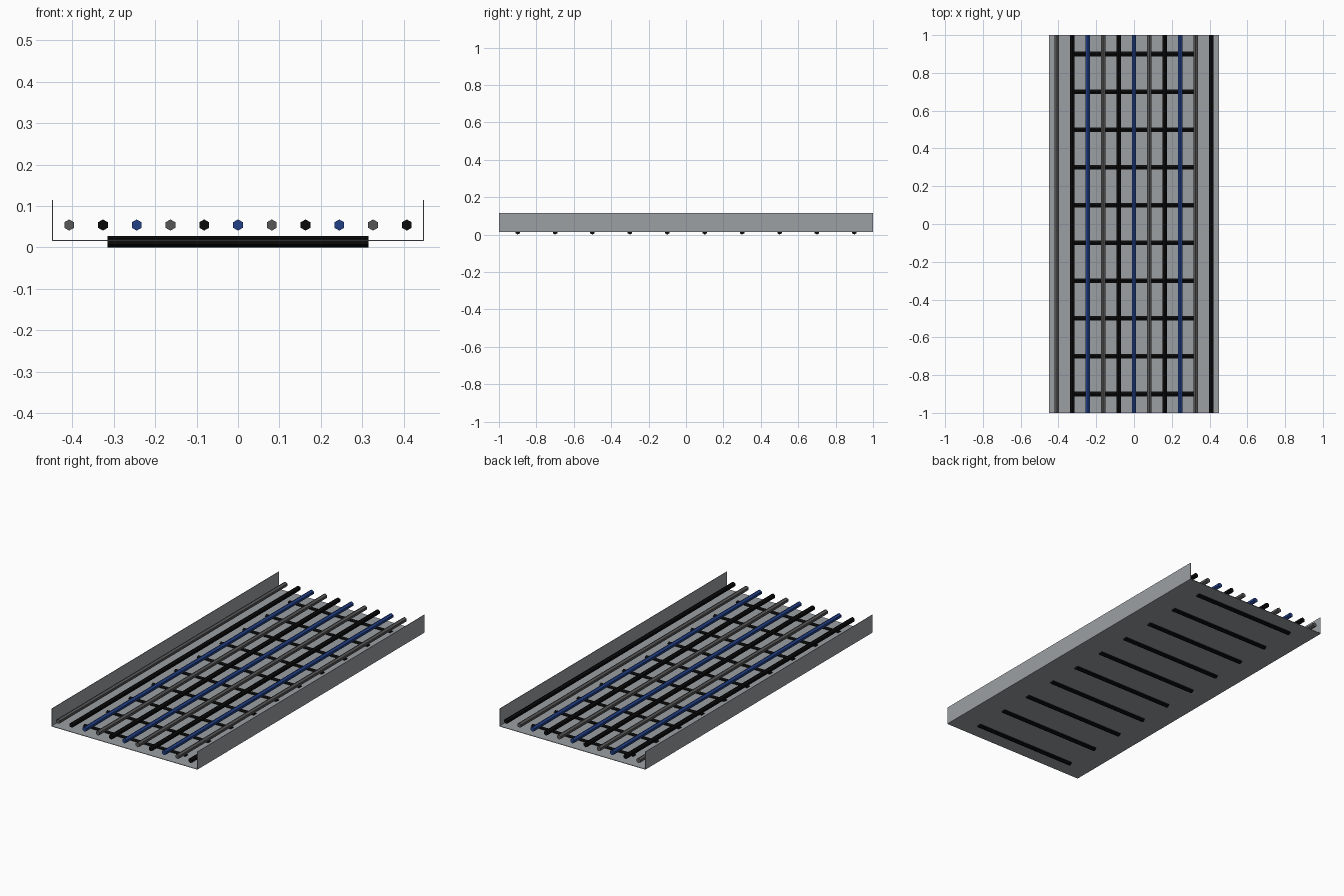
import bpy, bmesh, math
from mathutils import Vector

default = bpy.data.objects.get("Cube")
if default:
    bpy.data.objects.remove(default, do_unlink=True)


def material(name, rgb):
    mat = bpy.data.materials.new(name)
    mat.use_nodes = True
    mat.diffuse_color = (*rgb, 1)
    mat.node_tree.nodes["Principled BSDF"].inputs["Base Color"].default_value = (*rgb, 1)
    return mat


STEEL = material("galvanised steel", (0.33, 0.35, 0.365))
GREY = material("grey sheath", (0.095, 0.095, 0.095))
BLACK = material("black sheath", (0.003, 0.003, 0.003))
BLUE = material("blue sheath", (0.015, 0.05, 0.24))


def extrude_profile(name, points, sweep, mat):
    """Close a 3D outline and sweep it along a vector into a solid."""
    bm = bmesh.new()
    face = bm.faces.new([bm.verts.new(p) for p in points])
    result = bmesh.ops.extrude_face_region(bm, geom=[face], use_keep_orig=True)
    moved = [g for g in result["geom"] if isinstance(g, bmesh.types.BMVert)]
    bmesh.ops.translate(bm, verts=moved, vec=sweep)
    bmesh.ops.recalc_face_normals(bm, faces=bm.faces[:])
    mesh = bpy.data.meshes.new(name)
    bm.to_mesh(mesh)
    bm.free()
    mesh.materials.append(mat)
    obj = bpy.data.objects.new(name, mesh)
    bpy.context.scene.collection.objects.link(obj)
    return obj


def hex_rod(name, start, sweep, radius, mat):
    """Six-sided rod with an edge pointing straight up."""
    sweep = Vector(sweep)
    up = Vector((0, 0, 1))
    side = sweep.normalized().cross(up)
    points = [Vector(start) + radius * (up * math.cos(a) + side * math.sin(a))
              for a in (i * math.tau / 6 for i in range(6))]
    return extrude_profile(name, points, sweep, mat)


# Tray: thin U-shaped channel
HALF, LOW, HIGH, WALL = 0.45, 0.015, 0.114, 0.003
inner = HALF - WALL
channel = [(-HALF, HIGH), (-HALF, LOW), (HALF, LOW), (HALF, HIGH),
           (inner, HIGH), (inner, LOW + WALL), (-inner, LOW + WALL), (-inner, HIGH)]
extrude_profile("tray", [(x, -1, z) for x, z in channel], (0, 2, 0), STEEL)

# Cross rungs passing through the tray floor
for i in range(10):
    hex_rod(f"rung_{i + 1}", (-0.315, -0.9 + 0.2 * i, 0.014), (0.63, 0, 0), 0.014, BLACK)

# Cables, repeating grey, black, blue from the right side
sheaths = (GREY, BLACK, BLUE)
for i in range(11):
    hex_rod(f"cable_{i + 1}", ((i - 5) * 0.0816, -1, 0.054), (0, 2, 0), 0.0135, sheaths[i % 3])
